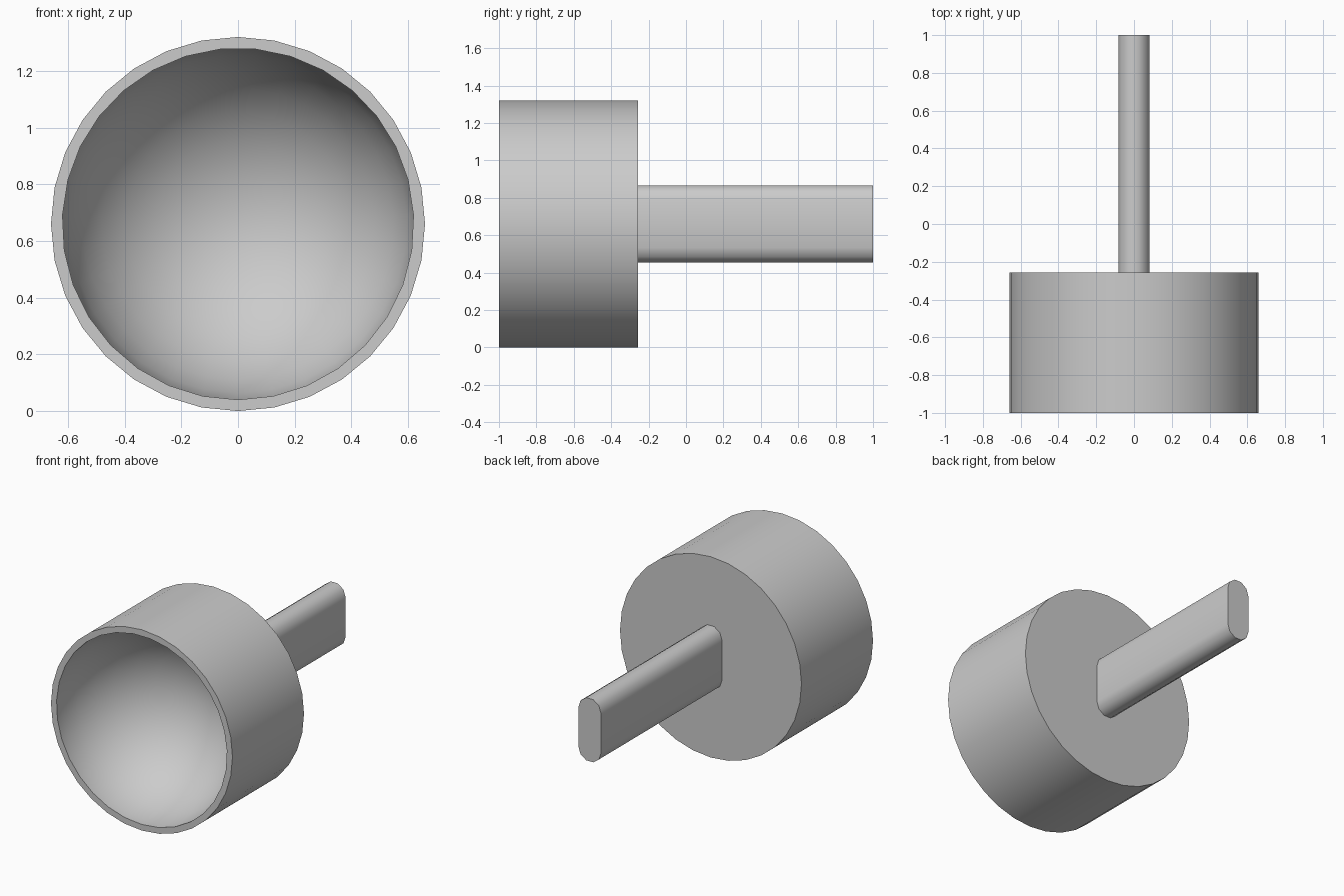
import bpy, bmesh
from math import sin, cos, pi, radians

cube = bpy.data.objects.get("Cube")
if cube:
    bpy.data.objects.remove(cube, do_unlink=True)

CENTRE_Z = 0.66
FRONT, BACK, TIP = -1.0, -0.257, 1.0

grey = bpy.data.materials.new("plain_grey")
grey.use_nodes = True
colour = (0.6, 0.6, 0.6, 1)
grey.diffuse_color = colour
grey.node_tree.nodes["Principled BSDF"].inputs["Base Color"].default_value = colour


def finish(bm, name, angle):
    """Turn a bmesh into a shaded object."""
    bmesh.ops.recalc_face_normals(bm, faces=bm.faces)
    mesh = bpy.data.meshes.new(name)
    bm.to_mesh(mesh)
    bm.free()
    mesh.materials.append(grey)
    obj = bpy.data.objects.new(name, mesh)
    bpy.context.collection.objects.link(obj)
    bpy.ops.object.select_all(action="DESELECT")
    obj.select_set(True)
    bpy.context.view_layer.objects.active = obj
    bpy.ops.object.shade_smooth_by_angle(angle=radians(angle))


def ring(bm, sides, radius, y):
    """Polygon around the y axis with one corner at the bottom."""
    turns = [2 * pi * i / sides for i in range(sides)]
    return [bm.verts.new((radius * sin(t), y, CENTRE_Z - radius * cos(t))) for t in turns]


def loop_edges(bm, loop):
    pairs = zip(loop, loop[1:] + loop[:1])
    return [bm.edges.get(p) or bm.edges.new(p) for p in pairs]


def skin(bm, a, b):
    bmesh.ops.bridge_loops(bm, edges=loop_edges(bm, a) + loop_edges(bm, b))


# Drum with a faceted hemispherical hollow in its front
bm = bmesh.new()
outer_back = ring(bm, 32, 0.66, BACK)
outer_front = ring(bm, 32, 0.66, FRONT)
bm.faces.new(outer_back)
skin(bm, outer_back, outer_front)

HOLLOW, SIDES, STEPS = 0.623, 31, 8
angles = [pi / 2 * (i + 0.5) / STEPS for i in range(STEPS)]
bowl = [ring(bm, SIDES, HOLLOW * cos(angles[0]), FRONT)]
bowl += [ring(bm, SIDES, HOLLOW * cos(a), FRONT + HOLLOW * sin(a)) for a in angles]
skin(bm, outer_front, bowl[0])
for a, b in zip(bowl, bowl[1:]):
    skin(bm, a, b)
bm.faces.new(bowl[-1])
finish(bm, "hollow_drum", 40)

# Flat-sided handle with rounded top and bottom
bm = bmesh.new()
R, LOW, HIGH, ARC = 0.083, 0.534, 0.788, 5
section = []
for z, start in ((HIGH, 0), (LOW, pi)):
    for i in range(ARC + 1):
        t = start + pi * i / ARC
        section.append((R * cos(t), z + R * sin(t)))
ends = [[bm.verts.new((x, y, z)) for x, z in section] for y in (BACK, TIP)]
for end in ends:
    bm.faces.new(end)
skin(bm, *ends)
finish(bm, "handle", 40)
